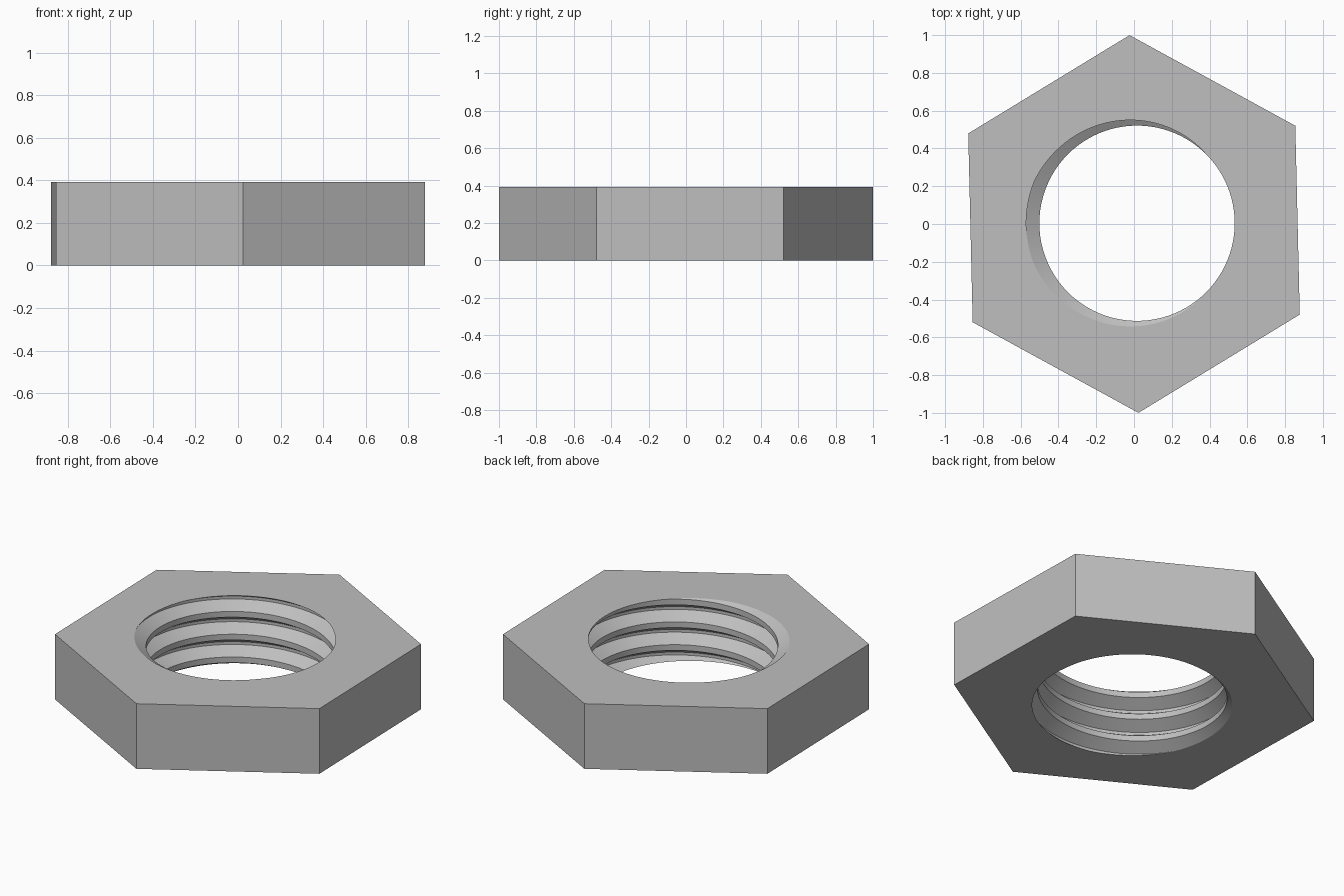
import bpy, bmesh
from math import sin, cos, pi, radians
from mathutils import Vector

cube = bpy.data.objects.get("Cube")
if cube:
    bpy.data.objects.remove(cube, do_unlink=True)

HEIGHT = 0.392
PITCH = 0.137
MINOR, MAJOR = 0.517, 0.587
AXIS = Vector((0.016, 0.004, 0))
STEPS = 96          # segments per turn
CORNER_TURN = radians(91.35)

# One pitch of thread: (radius, height in pitches) from root flat to root flat
PROFILE = [(MAJOR, -1/16), (MAJOR, 1/16), (MINOR, 3/8), (MINOR, 5/8), (MAJOR, 15/16)]

bm = bmesh.new()

# Sweep the thread profile along a right-handed helix, past both ends
rows = []
for i in range(-5 * STEPS, 2 * STEPS + 1):
    turn = i / STEPS
    a = pi + 2 * pi * (i % STEPS) / STEPS
    rows.append([bm.verts.new(AXIS + Vector((r * cos(a), r * sin(a),
                                             HEIGHT + PITCH * (turn + dz))))
                 for r, dz in PROFILE])
for lo, hi in zip(rows, rows[1:]):
    for j in range(len(PROFILE) - 1):
        bm.faces.new((lo[j], lo[j + 1], hi[j + 1], hi[j]))
bmesh.ops.remove_doubles(bm, verts=bm.verts, dist=1e-5)

# Trim the thread to the two end planes
for z, direction in ((0, -1), (HEIGHT, 1)):
    bmesh.ops.bisect_plane(bm, geom=bm.verts[:] + bm.edges[:] + bm.faces[:], dist=1e-5,
                           plane_co=(0, 0, z), plane_no=(0, 0, direction), clear_outer=True)

# Hexagonal end faces around the threaded hole
rims = {z: [e for e in bm.edges if e.is_boundary
            and all(abs(v.co.z - z) < 1e-4 for v in e.verts)] for z in (0, HEIGHT)}
rings = []
for z, rim in rims.items():
    ring = [bm.verts.new((cos(CORNER_TURN + k * pi / 3), sin(CORNER_TURN + k * pi / 3), z))
            for k in range(6)]
    outline = [bm.edges.new((ring[k], ring[(k + 1) % 6])) for k in range(6)]
    bmesh.ops.triangle_fill(bm, use_beauty=True, edges=rim + outline,
                            normal=(0, 0, 1 if z else -1))
    rings.append(ring)

# Six flat sides
bottom, top = rings
for k in range(6):
    n = (k + 1) % 6
    bm.faces.new((bottom[k], bottom[n], top[n], top[k]))
bmesh.ops.recalc_face_normals(bm, faces=bm.faces)

mesh = bpy.data.meshes.new("hex_nut")
bm.to_mesh(mesh)
bm.free()
nut = bpy.data.objects.new("hex_nut", mesh)
bpy.context.collection.objects.link(nut)

# Plain grey metal
grey = bpy.data.materials.new("light_grey")
grey.use_nodes = True
colour = (0.52, 0.52, 0.52, 1)
grey.diffuse_color = colour
grey.node_tree.nodes["Principled BSDF"].inputs["Base Color"].default_value = colour
mesh.materials.append(grey)

# Smooth along the thread, crisp at its edges
bpy.ops.object.select_all(action='DESELECT')
nut.select_set(True)
bpy.context.view_layer.objects.active = nut
bpy.ops.object.shade_smooth_by_angle(angle=radians(20))
